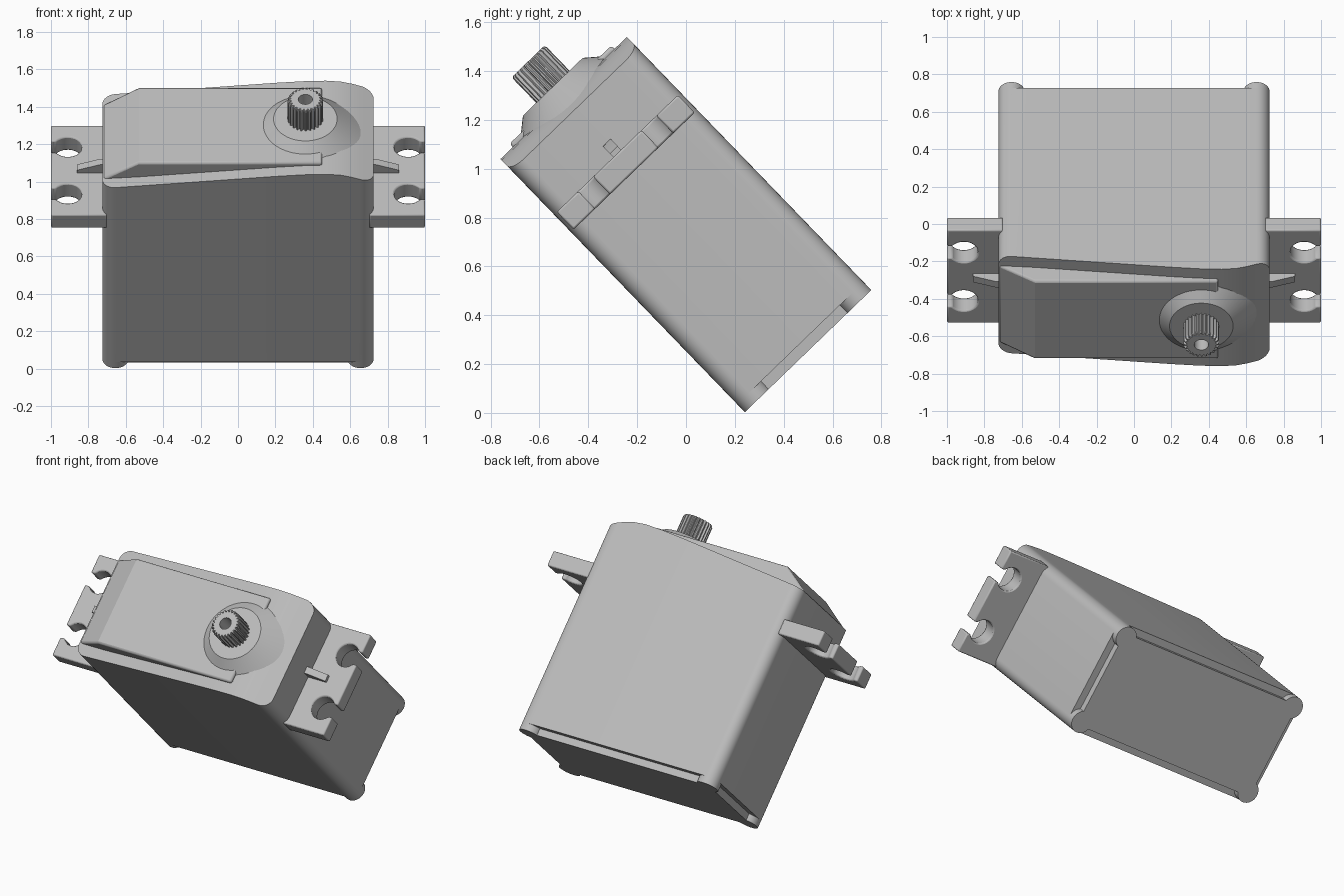
import bpy, bmesh
from math import sin, cos, pi, radians, sqrt, asin

cube = bpy.data.objects.get("Cube")
if cube:
    bpy.data.objects.remove(cube, do_unlink=True)

grey = bpy.data.materials.new("plain grey")
grey.use_nodes = True
grey.diffuse_color = (0.5, 0.5, 0.5, 1)
grey.node_tree.nodes["Principled BSDF"].inputs["Base Color"].default_value = (0.5, 0.5, 0.5, 1)

TILT = radians(44)          # the whole housing leans forward
ORIGIN = (0, 0.5, 0.253)    # centre of the housing's underside
HALF_X, HALF_Y, ROUND = 0.725, 0.36, 0.07
parts = []


def finish(name, bm, bevel=0):
    """Turn a bmesh into a tilted, shaded object."""
    bmesh.ops.recalc_face_normals(bm, faces=bm.faces)
    mesh = bpy.data.meshes.new(name)
    bm.to_mesh(mesh)
    bm.free()
    mesh.materials.append(grey)
    obj = bpy.data.objects.new(name, mesh)
    bpy.context.collection.objects.link(obj)
    obj.location = ORIGIN
    obj.rotation_euler.x = TILT
    if bevel:
        mod = obj.modifiers.new("soft edges", "BEVEL")
        mod.width, mod.segments = bevel, 2
        mod.limit_method, mod.angle_limit = "ANGLE", radians(40)
    parts.append(obj)


def skin(bm, loops):
    """Join successive vertex loops with quads."""
    for a, b in zip(loops, loops[1:]):
        for i in range(len(a)):
            j = (i + 1) % len(a)
            bm.faces.new((a[i], a[j], b[j], b[i]))


def loft(name, stations, bevel=0):
    """Rectangles (x, half depth, low, high) joined along x."""
    bm = bmesh.new()
    loops = [[bm.verts.new(p) for p in ((x, -h, lo), (x, h, lo), (x, h, hi), (x, -h, hi))]
             for x, h, lo, hi in stations]
    skin(bm, loops)
    bm.faces.new(loops[0])
    bm.faces.new(loops[-1])
    finish(name, bm, bevel)


def lathe(name, cx, cy, rings, seg=48, groove=0, bevel=0):
    """Rings (radius, height, grooved) joined around an upright axis."""
    bm = bmesh.new()
    loops = []
    for r, z, grooved in rings:
        loop = []
        for i in range(seg):
            a = 2 * pi * i / seg
            k = r - groove if grooved and i % 4 > 1 else r
            loop.append(bm.verts.new((cx + k * cos(a), cy + k * sin(a), z)))
        loops.append(loop)
    skin(bm, loops)
    bm.faces.new(loops[0])
    bm.faces.new(loops[-1])
    finish(name, bm, bevel)


def prism(name, outline, lo, hi, bevel=0):
    """Flat outline given thickness."""
    bm = bmesh.new()
    loops = [[bm.verts.new((x, y, z)) for x, y in outline] for z in (lo, hi)]
    skin(bm, loops)
    bm.faces.new(loops[0])
    bm.faces.new(loops[1])
    finish(name, bm, bevel)


# Housing: rounded corners and a lid that rises, then rolls off at one end
LID = [(-0.725, 1.335), (0.2, 1.425), (0.35, 1.437), (0.47, 1.441), (0.55, 1.434),
       (0.61, 1.418), (0.66, 1.4), (0.725, 1.375)]


def lid_height(x):
    for (x0, z0), (x1, z1) in zip(LID, LID[1:]):
        if x <= x1:
            return z0 + (z1 - z0) * (x - x0) / (x1 - x0)
    return LID[-1][1]


STEPS = 8
corner = [(HALF_X - ROUND + ROUND * sin(t), HALF_Y - ROUND + ROUND * cos(t))
          for t in (pi / 2 * i / STEPS for i in range(STEPS + 1))]
columns = [(-x, h) for x, h in reversed(corner)]
columns += [(x, HALF_Y) for x, z in LID[1:-2]] + corner
loft("housing", [(x, h, 0.045, lid_height(x)) for x, h in columns])

# Raised flat panel on the lid, sloping into it at one end
loft("lid_panel", [(-0.722, 0.285, 1.25, 1.335), (-0.53, 0.29, 1.25, 1.46),
                   (0.45, 0.29, 1.25, 1.46)], 0.012)

# Output collar and splined shaft with a screw hole
SHAFT_X = 0.36
lathe("shaft_collar", SHAFT_X, 0, [(0.31, 1.39, 0), (0.17, 1.505, 0)], 64)
lathe("splined_shaft", SHAFT_X, 0,
      [(0.095, 1.45, 1), (0.095, 1.64, 1), (0.088, 1.65, 1), (0.038, 1.65, 0), (0.038, 1.54, 0)],
      96, 0.012)

# Inset bottom plate with a round post at each corner
loft("bottom_plate", [(x, 0.315, 0, 0.1) for x in (-0.68, 0.68)])
for sx, side in ((1, "left"), (-1, "right")):
    for sy, end in ((1, "back"), (-1, "front")):
        lathe(f"{end}_{side}_post", sx * (HALF_X - ROUND), sy * (HALF_Y - ROUND),
              [(ROUND, 0, 0), (ROUND, 0.1, 0)], 32)

# Mounting ears with open keyhole slots, and their stiffening ribs
HOLE_X, HOLE_Y, HOLE_R, SLOT = 0.91, 0.18, 0.075, 0.042
EAR_HALF, EAR_LOW, EAR_TOP = 0.345, 1.025, 1.125
gap = asin(SLOT / HOLE_R)
for s, side in ((1, "left"), (-1, "right")):
    outline = [(0.7, -EAR_HALF), (1, -EAR_HALF)]
    for y in (-HOLE_Y, HOLE_Y):
        outline.append((1, y - SLOT))
        for i in range(25):
            a = -gap - (2 * pi - 2 * gap) * i / 24
            outline.append((HOLE_X + HOLE_R * cos(a), y + HOLE_R * sin(a)))
        outline.append((1, y + SLOT))
    outline += [(1, EAR_HALF), (0.7, EAR_HALF)]
    prism(f"{side}_mounting_ear", [(s * x, y) for x, y in outline], EAR_LOW, EAR_TOP, 0.008)
    loft(f"{side}_ear_rib", [(s * x, 0.022, 1.1, z) for x, z in ((0.7, 1.19), (0.74, 1.185), (0.86, 1.145))])

# Smooth the rounds and keep the edges crisp
bpy.ops.object.select_all(action="DESELECT")
for obj in parts:
    obj.select_set(True)
bpy.context.view_layer.objects.active = parts[0]
bpy.ops.object.shade_smooth_by_angle(angle=radians(30))
